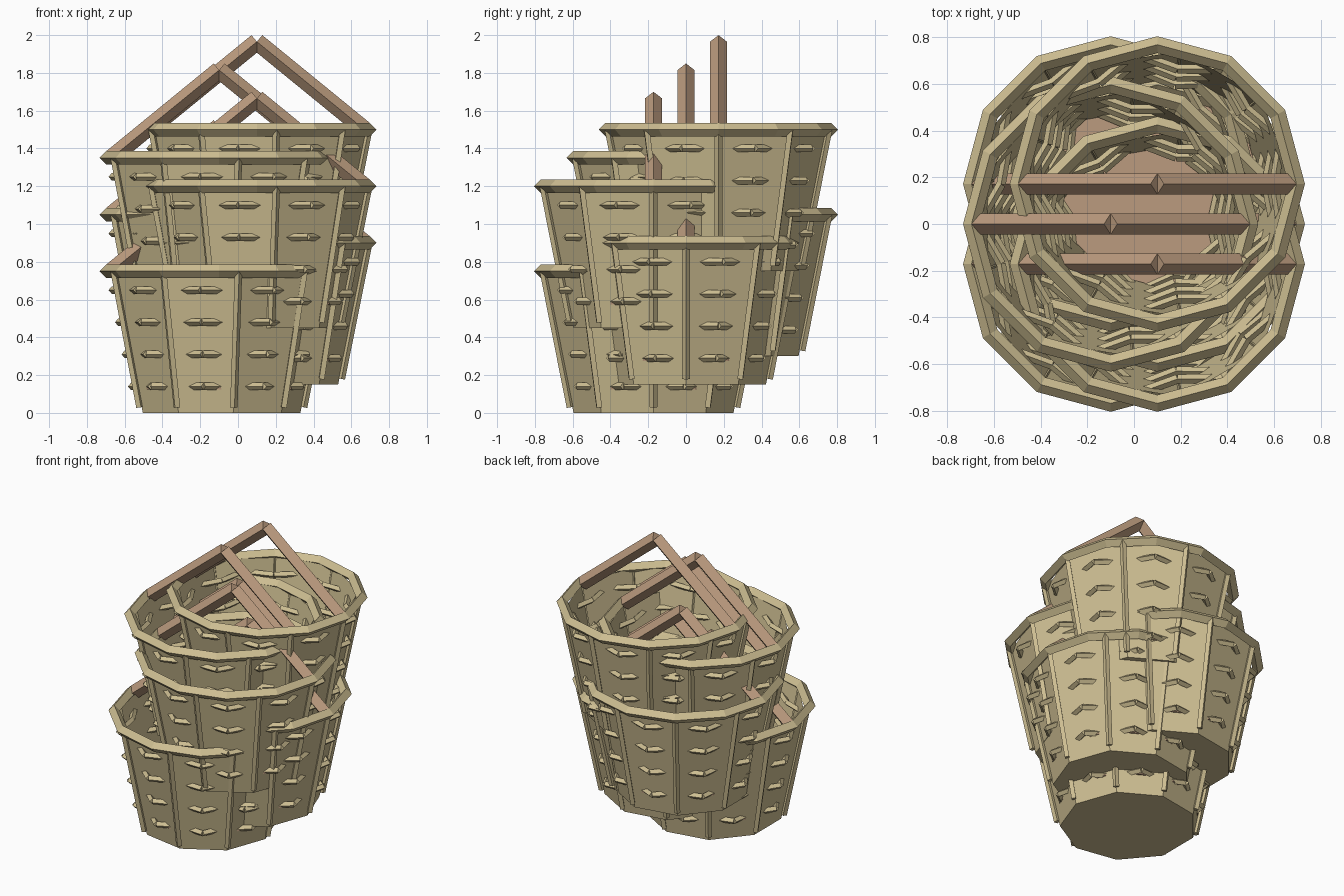
import bpy, bmesh
from math import cos, sin, pi, tau
from mathutils import Vector, Matrix

cube = bpy.data.objects.get("Cube")
if cube:
    bpy.data.objects.remove(cube, do_unlink=True)


def material(name, rgb):
    mat = bpy.data.materials.new(name)
    mat.use_nodes = True
    mat.diffuse_color = (*rgb, 1)
    bsdf = mat.node_tree.nodes["Principled BSDF"]
    bsdf.inputs["Base Color"].default_value = (*rgb, 1)
    bsdf.inputs["Roughness"].default_value = 0.9
    return mat


straw = material("straw", (0.62, 0.52, 0.29))
wood = material("brown_wood", (0.50, 0.33, 0.21))

SIDES = 9
HEIGHT = 0.75
BASE_R, TOP_R = 0.43, 0.58


def wall_radius(z):
    return BASE_R + (TOP_R - BASE_R) * z / HEIGHT


def polar(r, angle, z):
    return Vector((r * cos(angle), r * sin(angle), z))


def lathe(bm, profile, steps, closed=False):
    """Spin a list of (radius, height) points around z."""
    verts = [bm.verts.new((r, 0, z)) for r, z in profile]
    pairs = list(zip(verts, verts[1:]))
    if closed:
        pairs.append((verts[-1], verts[0]))
    edges = [bm.edges.new(p) for p in pairs]
    bmesh.ops.spin(bm, geom=verts + edges, cent=(0, 0, 0), axis=(0, 0, 1),
                   angle=tau, steps=steps, use_merge=True)
    bmesh.ops.remove_doubles(bm, verts=bm.verts[:], dist=0.0005)


def beam(bm, a, b, radius):
    """Four-sided bar from a to b with a ridge on top."""
    z = (b - a).normalized()
    y = z.cross(Vector((0, 0, 1))).normalized()
    x = y.cross(z)
    frame = Matrix((x, y, z)).transposed().to_4x4()
    bmesh.ops.create_cone(bm, cap_ends=True, segments=4, radius1=radius, radius2=radius,
                          depth=(b - a).length,
                          matrix=Matrix.Translation((a + b) / 2) @ frame)


def finish(bm, name, mat):
    bmesh.ops.recalc_face_normals(bm, faces=bm.faces[:])
    mesh = bpy.data.meshes.new(name)
    bm.to_mesh(mesh)
    bm.free()
    mesh.materials.append(mat)
    return name, mesh


parts = []

# Flared wall with a closed bottom
bm = bmesh.new()
lathe(bm, [(0, 0), (BASE_R, 0), (TOP_R, HEIGHT)], SIDES)
parts.append(finish(bm, "basket_wall", straw))

# Wooden floor inside
bm = bmesh.new()
lathe(bm, [(0, 0.125), (0.44, 0.125), (0.44, 0.145), (0, 0.145)], 12)
parts.append(finish(bm, "basket_floor", wood))

# Rim with a diamond section
bm = bmesh.new()
t = 0.036
lathe(bm, [(0.597 + t, HEIGHT), (0.597, HEIGHT + t), (0.597 - t, HEIGHT),
           (0.597, HEIGHT - t)], 12, closed=True)
parts.append(finish(bm, "basket_rim", straw))

# Upright stakes on the wall corners
bm = bmesh.new()
for k in range(SIDES):
    a = k * tau / SIDES
    beam(bm, polar(0.447, a, 0.03), polar(0.592, a, HEIGHT), 0.02)
parts.append(finish(bm, "basket_stakes", straw))

# Woven strips, out between the stakes and in behind them
bm = bmesh.new()
for row in range(4):
    z = 0.14 + 0.17 * row
    r = wall_radius(z)
    for k in range(SIDES):
        mid = (k + 0.5) * tau / SIDES
        for side in (-1, 1):
            beam(bm, polar(r + 0.008, mid, z),
                 polar(r - 0.06, mid + side * pi / SIDES, z), 0.02)
parts.append(finish(bm, "basket_weave", straw))

# Peaked handle of two bars
bm = bmesh.new()
for side in (-1, 1):
    beam(bm, Vector((side * 0.57, 0, 0.75)), Vector((0, 0, 1.215)), 0.045)
parts.append(finish(bm, "basket_handle", wood))

# Six nested baskets, shifted in turn
for i in range(6):
    place = Vector((0.1 if i % 2 else -0.1, (i % 3 - 1) * 0.172, 0.15 * i))
    for name, mesh in parts:
        obj = bpy.data.objects.new(f"{name}_{i + 1}", mesh)
        obj.location = place
        bpy.context.collection.objects.link(obj)
